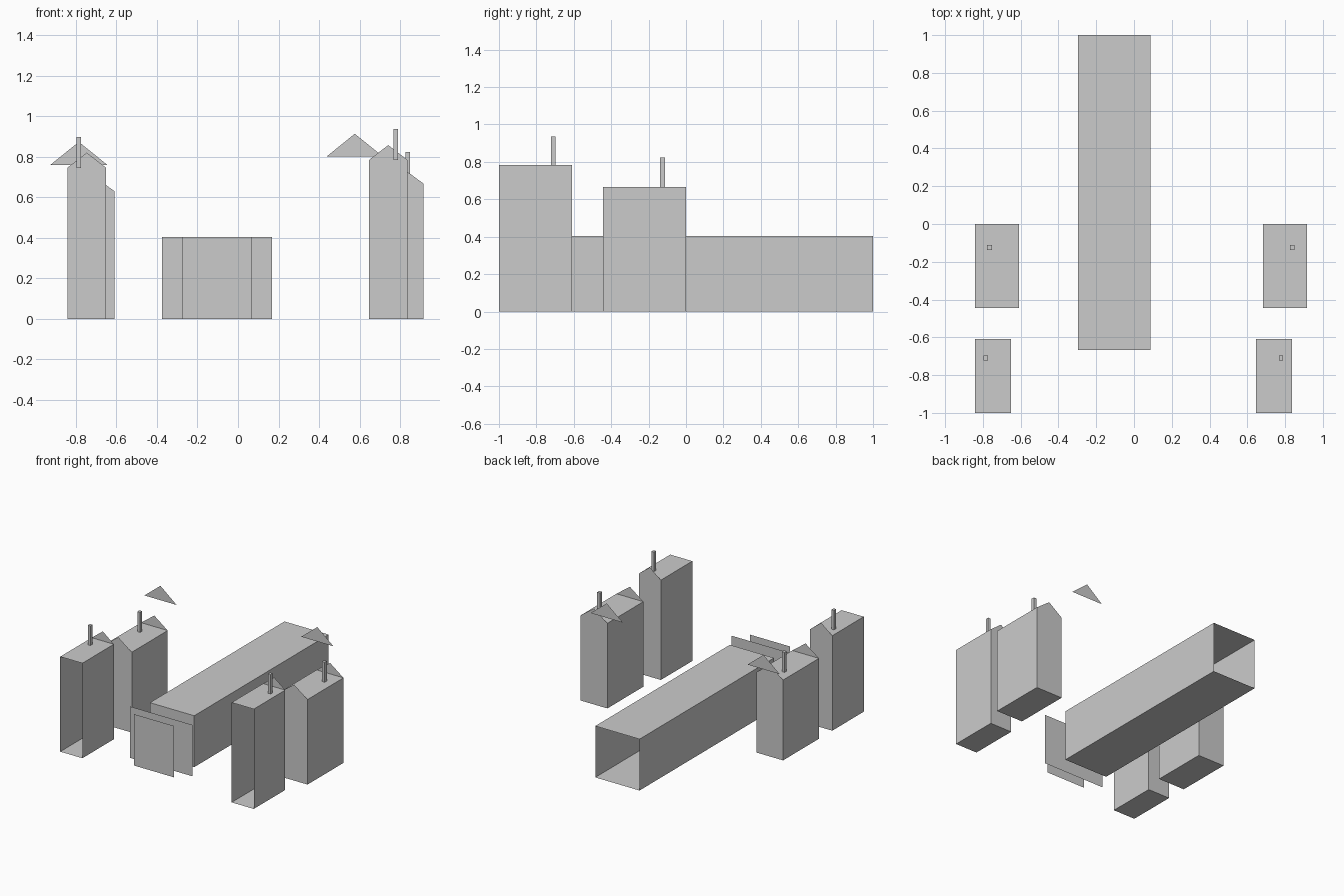
import bpy

if "Cube" in bpy.data.objects:
    bpy.data.objects.remove(bpy.data.objects["Cube"])


def make(name, verts, faces):
    mesh = bpy.data.meshes.new(name)
    mesh.from_pydata(verts, [], faces)
    obj = bpy.data.objects.new(name, mesh)
    bpy.context.collection.objects.link(obj)
    return obj


def box(name, x0, x1, y0, y1, z0, z1, skip=()):
    """Box whose faces named in skip are left open."""
    verts = [(x, y, z) for z in (z0, z1) for y in (y0, y1) for x in (x0, x1)]
    sides = {"bottom": (0, 2, 3, 1), "top": (4, 5, 7, 6),
             "front": (0, 1, 5, 4), "back": (2, 6, 7, 3),
             "left": (0, 4, 6, 2), "right": (1, 3, 7, 5)}
    return make(name, verts, [f for k, f in sides.items() if k not in skip])


def panel(name, outline, y, back=False):
    """Flat wall without thickness, facing -y (or +y when back)."""
    face = list(range(len(outline)))
    return make(name, [(x, y, z) for x, z in outline],
                [face[::-1] if back else face])


def gable(name, x0, x1, eave, peak, y, back):
    outline = [(x0, 0), (x1, 0), (x1, eave), ((x0 + x1) / 2, peak), (x0, eave)]
    panel(name, outline, y, back)


def chimney(name, x, y, z0, z1, sx, sy):
    box(name, x - sx / 2, x + sx / 2, y - sy / 2, y + sy / 2, z0, z1)


# Long central hall, open at the rear
box("hall", -0.297, 0.087, -0.667, 1.0, 0, 0.403, skip=("back",))

# Free-standing facade panels in front of the hall
for name, x0, x1, y in (("wide_facade", -0.375, 0.167, -0.80),
                        ("narrow_facade", -0.277, 0.07, -0.89)):
    panel(name, [(x0, 0), (x1, 0), (x1, 0.403), (x0, 0.403)], y)

# Front towers: open front, gabled rear wall
for side, x0, x1, eave, peak, cx in (
        ("left", -0.842, -0.65, 0.745, 0.82, -0.785),
        ("right", 0.645, 0.837, 0.783, 0.857, 0.778)):
    box(side + "_front_tower", x0, x1, -1.0, -0.61, 0, eave,
        skip=("front", "back"))
    gable(side + "_front_tower_gable", x0, x1, eave, peak, -0.61, True)
    chimney(side + "_front_chimney", cx, -0.71, eave, eave + 0.153, 0.022, 0.026)

# Rear towers: gabled walls at both ends
for side, x0, x1, eave, peak, cx in (
        ("left", -0.842, -0.61, 0.63, 0.716, -0.765),
        ("right", 0.682, 0.915, 0.667, 0.753, 0.837)):
    box(side + "_rear_tower", x0, x1, -0.445, 0, 0, eave,
        skip=("front", "back"))
    gable(side + "_rear_tower_front_gable", x0, x1, eave, peak, -0.445, False)
    gable(side + "_rear_tower_back_gable", x0, x1, eave, peak, 0, True)
    chimney(side + "_rear_chimney", cx, -0.125, eave, eave + 0.157, 0.024, 0.026)

# Floating triangular pediments
for side, cx, z in (("left", -0.785, 0.76), ("right", 0.576, 0.80)):
    panel(side + "_pediment",
          [(cx - 0.14, z), (cx + 0.14, z), (cx, z + 0.113)], 0.16)
